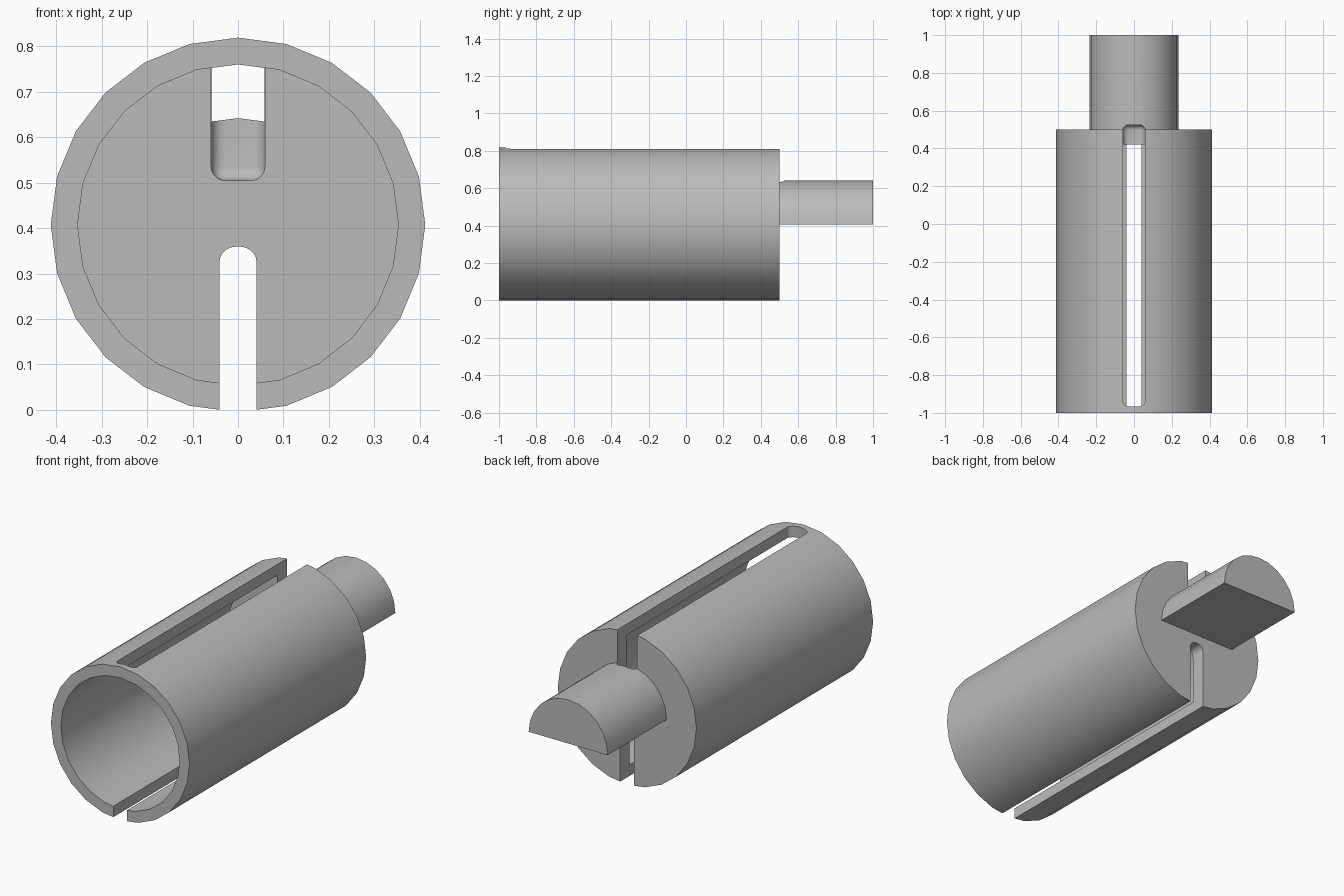
import bpy, bmesh
from math import pi, radians
from mathutils import Matrix

SIDES = 24
AXIS_Z = 0.407

cube = bpy.data.objects.get("Cube")
if cube:
    bpy.data.objects.remove(cube, do_unlink=True)

grey = bpy.data.materials.new("plain grey")
grey.use_nodes = True
colour = (0.5, 0.5, 0.5, 1)
grey.diffuse_color = colour
grey.node_tree.nodes["Principled BSDF"].inputs["Base Color"].default_value = colour


def add_object(name, bm):
    mesh = bpy.data.meshes.new(name)
    bmesh.ops.recalc_face_normals(bm, faces=bm.faces)
    bm.to_mesh(mesh)
    bm.free()
    mesh.materials.append(grey)
    obj = bpy.data.objects.new(name, mesh)
    bpy.context.collection.objects.link(obj)
    return obj


def rod(name, radius, y0, y1, half=False):
    """Faceted cylinder along y; half keeps only its upper half."""
    bm = bmesh.new()
    place = Matrix.Translation((0, (y0 + y1) / 2, AXIS_Z)) @ Matrix.Rotation(pi / 2, 4, 'X')
    bmesh.ops.create_cone(bm, cap_ends=True, segments=SIDES, radius1=radius,
                          radius2=radius, depth=y1 - y0, matrix=place)
    if half:
        cut = bmesh.ops.bisect_plane(bm, geom=bm.verts[:] + bm.edges[:] + bm.faces[:],
                                     plane_co=(0, 0, AXIS_Z), plane_no=(0, 0, -1),
                                     dist=1e-5, clear_outer=True)
        bmesh.ops.holes_fill(bm, edges=[e for e in bm.edges if e.is_boundary])
    return add_object(name, bm)


def rounded_box(name, half_width, y0, y1, z0, z1, radius):
    bm = bmesh.new()
    place = (Matrix.Translation((0, (y0 + y1) / 2, (z0 + z1) / 2))
             @ Matrix.Diagonal((2 * half_width, y1 - y0, z1 - z0, 1)))
    bmesh.ops.create_cube(bm, size=1, matrix=place)
    bmesh.ops.bevel(bm, geom=bm.edges[:], offset=radius, segments=5,
                    profile=0.5, affect='EDGES')
    return add_object(name, bm)


def combine(target, tool, operation):
    mod = target.modifiers.new(tool.name, 'BOOLEAN')
    mod.operation = operation
    mod.solver = 'EXACT'
    mod.object = tool
    bpy.ops.object.select_all(action='DESELECT')
    bpy.context.view_layer.objects.active = target
    target.select_set(True)
    bpy.ops.object.modifier_apply(modifier=mod.name)
    bpy.data.objects.remove(tool, do_unlink=True)


# Hollow sleeve, closed at the back
sleeve = rod("slotted_sleeve", 0.412, -1, 0.5)
combine(sleeve, rod("bore", 0.353, -1.2, 0.42), 'DIFFERENCE')

# Half-round shaft joined to the back wall
combine(sleeve, rod("half_round_shaft", 0.235, 0.46, 1, half=True), 'UNION')

# Closed slot along the top and open slot along the bottom
combine(sleeve, rounded_box("top_slot", 0.059, -0.965, 0.525, 0.505, 1.1, 0.03), 'DIFFERENCE')
combine(sleeve, rounded_box("bottom_slot", 0.041, -1.2, 0.7, -0.3, 0.359, 0.035), 'DIFFERENCE')

# Smooth walls with crisp rims
bpy.ops.object.select_all(action='DESELECT')
sleeve.select_set(True)
bpy.context.view_layer.objects.active = sleeve
bpy.ops.object.shade_smooth_by_angle(angle=radians(30))
